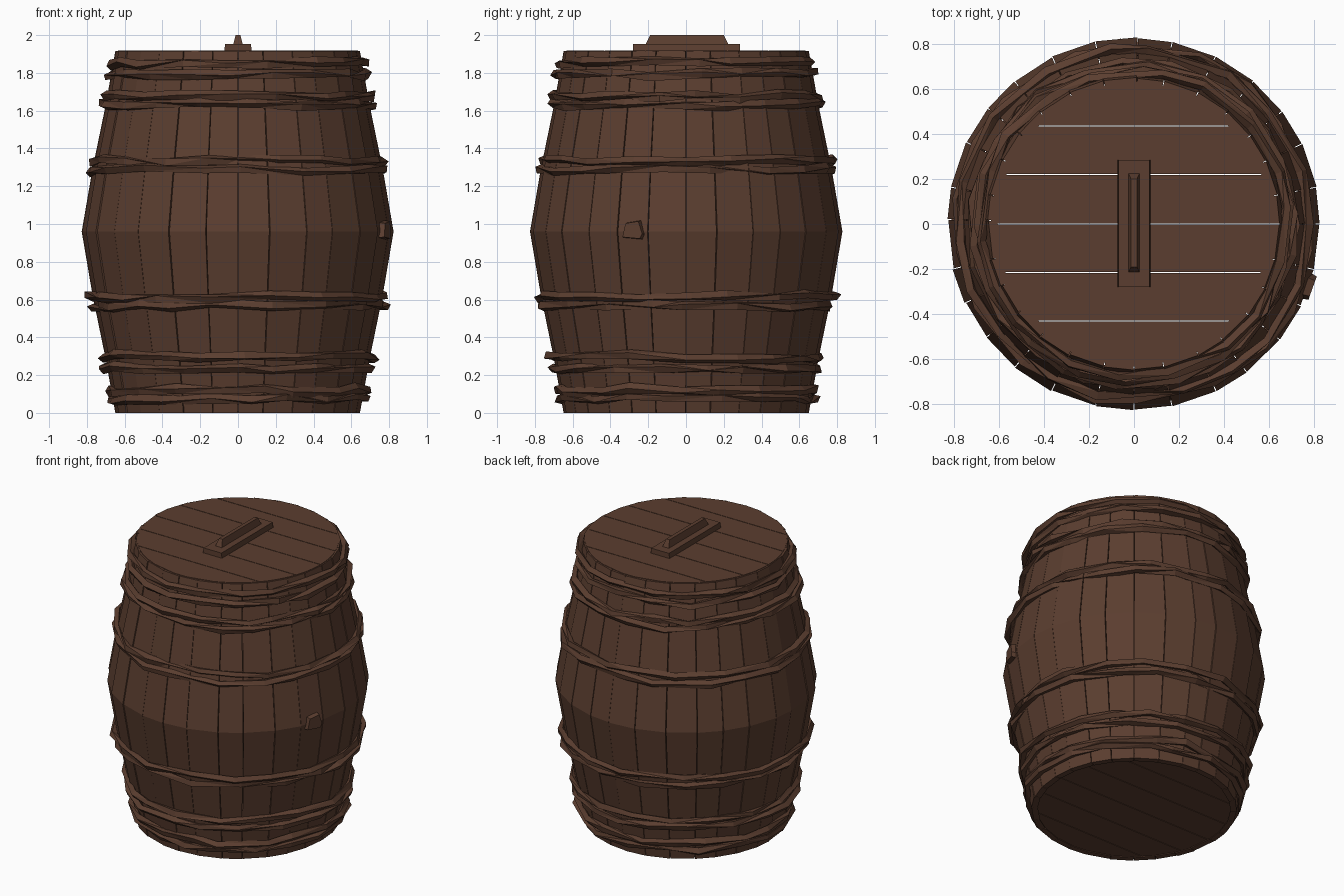
import bpy, bmesh, math, random
from mathutils import Vector, Matrix

if "Cube" in bpy.data.objects:
    bpy.data.objects.remove(bpy.data.objects["Cube"])

random.seed(7)
TAU = math.tau


def material(name, rgb):
    m = bpy.data.materials.new(name)
    m.diffuse_color = (*rgb, 1)
    m.use_nodes = True
    m.node_tree.nodes["Principled BSDF"].inputs["Base Color"].default_value = m.diffuse_color
    return m


wood = material("brown_wood", (0.105, 0.048, 0.029))


def finish(name, bm):
    bmesh.ops.recalc_face_normals(bm, faces=bm.faces)
    mesh = bpy.data.meshes.new(name)
    bm.to_mesh(mesh)
    bm.free()
    mesh.materials.append(wood)
    ob = bpy.data.objects.new(name, mesh)
    bpy.context.collection.objects.link(ob)
    return ob


def loft(bm, rings, closed=False):
    """Skin a list of equal-sized vertex rings."""
    rows = [[bm.verts.new(p) for p in ring] for ring in rings]
    n = len(rows[0])
    pairs = list(zip(rows, rows[1:]))
    if closed:
        pairs.append((rows[-1], rows[0]))
    else:
        bm.faces.new(rows[0])
        bm.faces.new(rows[-1])
    for a, b in pairs:
        for i in range(n):
            j = (i + 1) % n
            bm.faces.new((a[i], a[j], b[j], b[i]))


# Half of the barrel outline; the upper half mirrors it
HALF = [(0.0, 0.648), (0.29, 0.70), (0.62, 0.768), (0.96, 0.826)]
TOP = 1.915
PROFILE = HALF + [(TOP - z, r) for z, r in HALF[-2::-1]]


def radius(z):
    for (z0, r0), (z1, r1) in zip(PROFILE, PROFILE[1:]):
        if z <= z1:
            return r0 + (r1 - r0) * (z - z0) / (z1 - z0)
    return PROFILE[-1][1]


def polar(r, a, z):
    return Vector((r * math.cos(a), r * math.sin(a), z))


# Staves: separate bowed planks with hairline gaps
COUNT = 28
edges = [TAU * (i + random.uniform(-0.12, 0.12)) / COUNT - math.pi / 2 for i in range(COUNT)]
edges[0] = -math.pi / 2
edges.append(edges[0] + TAU)
bm = bmesh.new()
for a0, a1 in zip(edges, edges[1:]):
    a0, a1 = a0 + 0.0025, a1 - 0.0025
    off = random.uniform(-0.004, 0.004)
    rings = []
    for z, r in PROFILE:
        r += off
        rings.append([polar(r, a0, z), polar(r, a1, z),
                      polar(r - 0.04, a1, z), polar(r - 0.04, a0, z)])
    loft(bm, rings)
finish("staves", bm)


# Round heads made of planks with narrow gaps
def head(name, z0, z1, r):
    bm = bmesh.new()
    cuts = [-r, -0.43, -0.216, 0.0, 0.22, 0.435, r]
    for y0, y1 in zip(cuts, cuts[1:]):
        y0, y1 = y0 + 0.002, y1 - 0.002
        ys = [y0 + (y1 - y0) * i / 5 for i in range(6)]
        xs = [math.sqrt(r * r - y * y) for y in ys]
        outline = [(x, y) for x, y in zip(xs, ys)] + [(-x, y) for x, y in zip(xs[::-1], ys[::-1])]
        loft(bm, [[(x, y, z) for x, y in outline] for z in (z0, z1)])
    finish(name, bm)


head("lid_planks", 1.875, TOP + 0.003, 0.635)
head("bottom_planks", 0.005, 0.045, 0.635)


# Rough rope hoops: two jagged flattened strands each
def hoop(name, heights):
    bm = bmesh.new()
    for zc in heights:
        n = 18
        phase = random.uniform(0, TAU)
        rings = []
        for i in range(n):
            a = phase + TAU * (i + random.uniform(-0.25, 0.25)) / n
            z = zc + random.uniform(-0.014, 0.014)
            r = radius(z) + random.uniform(0.006, 0.03)
            tilt = random.uniform(-0.7, 0.7)
            ring = []
            for k, (w, h) in enumerate(((0.026, 0.0), (0.0, 0.027), (-0.026, 0.0), (0.0, -0.027))):
                s = random.uniform(0.7, 1.15)
                dr = (w * math.cos(tilt) - h * math.sin(tilt)) * s
                dz = (w * math.sin(tilt) + h * math.cos(tilt)) * s
                ring.append(polar(r + dr, a, z + dz))
            rings.append(ring)
        loft(bm, rings, closed=True)
    bmesh.ops.triangulate(bm, faces=bm.faces)
    finish(name, bm)


for name, heights in {
    "foot_hoop": (0.075, 0.12), "lower_hoop": (0.24, 0.295), "lower_belly_hoop": (0.565, 0.615),
    "upper_belly_hoop": (1.285, 1.335), "upper_hoop": (1.635, 1.675), "rim_hoop": (1.795, 1.85),
}.items():
    hoop(name, heights)

# Lid handle: base plate and tapered grip
bm = bmesh.new()
loft(bm, [[(-w, -0.28, z), (w, -0.28, z), (w, 0.285, z), (-w, 0.285, z)]
          for w, z in ((0.073, TOP), (0.068, 1.953))])
finish("handle_base", bm)
bm = bmesh.new()
loft(bm, [[(-w, -y, z), (w, -y, z), (w, y + 0.01, z), (-w, y + 0.01, z)]
          for w, y, z in ((0.025, 0.215, 1.95), (0.013, 0.19, 2.0))])
finish("handle_grip", bm)

# Bung in the side of the belly
bm = bmesh.new()
shape = [(-0.065, -0.04), (0.05, -0.05), (0.065, -0.02), (0.04, 0.058), (-0.045, 0.045)]
loft(bm, [[(d, y * s, z * s) for y, z in shape] for d, s in ((0.78, 1.0), (0.842, 0.85))])
bm.transform(Matrix.Translation((0, 0, 0.965)) @ Matrix.Rotation(math.atan2(-0.28, 0.78), 4, "Z"))
finish("bung", bm)
